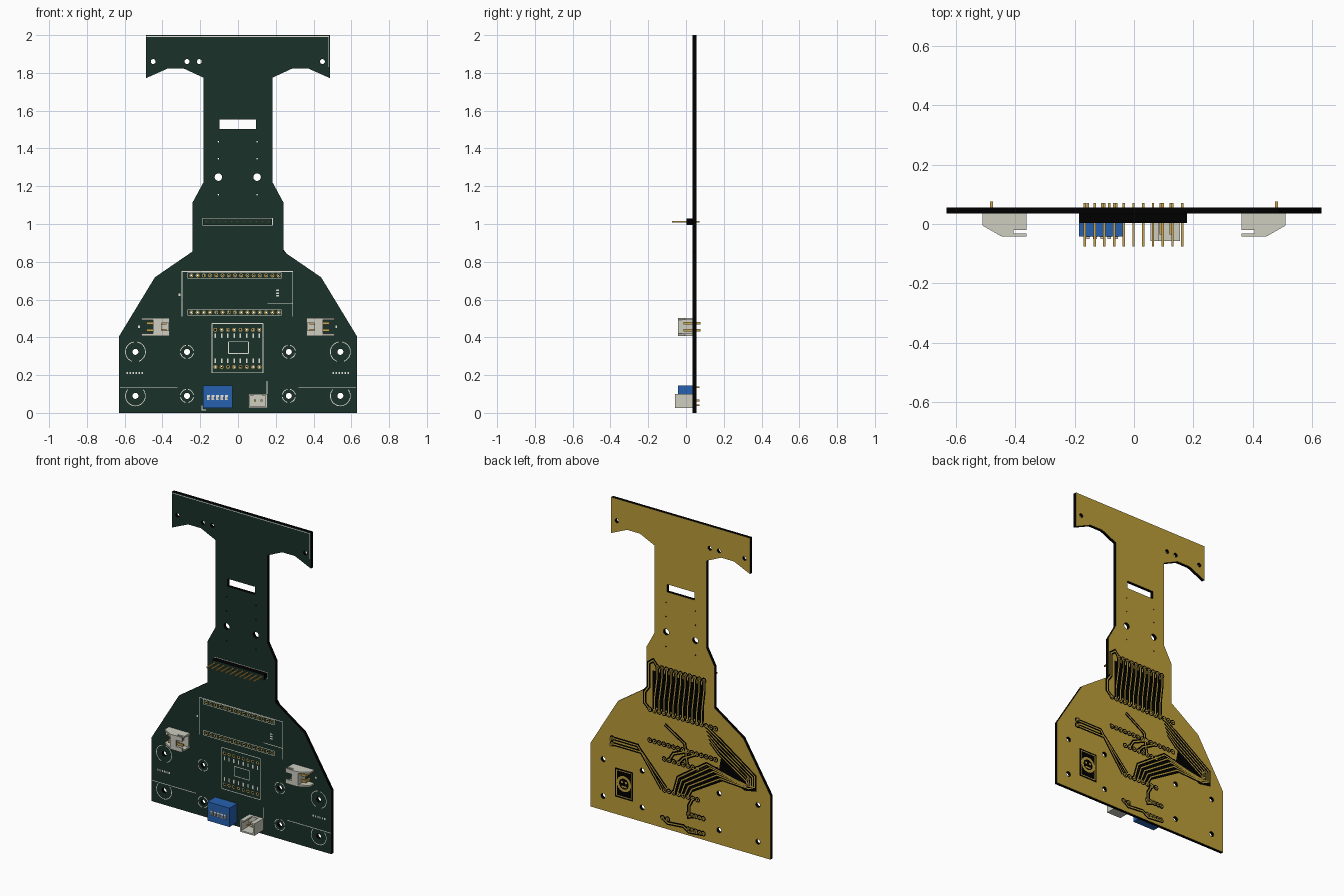
import bpy, bmesh, math
from mathutils import Vector

if "Cube" in bpy.data.objects:
    bpy.data.objects.remove(bpy.data.objects["Cube"], do_unlink=True)

FRONT, BACK = 0.035, 0.055      # y of the two board faces


def material(name, rgb):
    m = bpy.data.materials.new(name)
    m.use_nodes = True
    m.diffuse_color = (*rgb, 1)
    m.node_tree.nodes["Principled BSDF"].inputs["Base Color"].default_value = (*rgb, 1)
    return m


green = material("dark green", (0.010, 0.031, 0.021))
black = material("black", (0.0, 0.0, 0.0))
copper = material("copper gold", (0.50, 0.34, 0.042))
white = material("print white", (0.80, 0.78, 0.70))
blue = material("blue", (0.020, 0.12, 0.44))
grey = material("light grey", (0.61, 0.61, 0.53))
gold = material("pin gold", (0.60, 0.38, 0.09))


def finish(name, bm, *mats):
    me = bpy.data.meshes.new(name)
    bm.to_mesh(me)
    bm.free()
    for m in mats:
        me.materials.append(m)
    ob = bpy.data.objects.new(name, me)
    bpy.context.collection.objects.link(ob)
    return ob


def boxes(name, mat, items):
    """One object from boxes given as (x0, x1, y0, y1, z0, z1)."""
    bm = bmesh.new()
    for x0, x1, y0, y1, z0, z1 in items:
        vs = bmesh.ops.create_cube(bm, size=1)["verts"]
        for v in vs:
            v.co = ((x0 + x1) / 2 + v.co.x * (x1 - x0), (y0 + y1) / 2 + v.co.y * (y1 - y0),
                    (z0 + z1) / 2 + v.co.z * (z1 - z0))
    return finish(name, bm, mat)


def circle(x, z, r, n=16, a0=0, a1=360):
    k = n if a1 - a0 == 360 else n + 1
    return [(x + r * math.cos(math.radians(a0 + (a1 - a0) * i / n)),
             z + r * math.sin(math.radians(a0 + (a1 - a0) * i / n))) for i in range(k)]


def rect(x0, x1, z0, z1):
    return [(x0, z0), (x1, z0), (x1, z1), (x0, z1)]


def sheet(name, mat, loops, y):
    """Flat faces lying on the front or the back of the board."""
    bm = bmesh.new()
    for loop in loops:
        f = bm.faces.new([bm.verts.new((x, y, z)) for x, z in loop])
        f.normal_update()
        if f.normal.y * (y - 0.045) < 0:
            f.normal_flip()
    return finish(name, bm, mat)


def ribbon(pts, w):
    """Quads following a path with mitred corners."""
    pts = [Vector(p) for p in pts]
    sides = []
    for i, p in enumerate(pts):
        a = (p - pts[max(i - 1, 0)]) if i else pts[1] - p
        b = (pts[i + 1] - p) if i < len(pts) - 1 else a
        a, b = a.normalized(), b.normalized()
        t = (a + b).normalized()
        n = Vector((-t.y, t.x)) * (w / 2 / max(0.4, t.dot(a)))
        sides.append((p + n, p - n))
    return [[s[0], s[1], e[1], e[0]] for s, e in zip(sides, sides[1:])]


def frame(x0, x1, z0, z1, w=0.004):
    p = rect(x0, x1, z0, z1)
    return [q for i in range(4) for q in ribbon([p[i], p[(i + 1) % 4]], w)]


def ring(x, z, r, w, n=12):
    return ribbon(circle(x, z, r, n) + [(x + r, z)], w)


def row(x0, x1, z, n):
    return [(x0 + (x1 - x0) * i / (n - 1), z) for i in range(n)]


# Hole positions
mounts = [(x, z) for x in (-0.543, -0.27, 0.269, 0.542) for z in (0.323, 0.09)]
module_pads = row(-0.247, 0.215, 0.728, 15) + row(-0.247, 0.215, 0.532, 15)
driver_pads = row(-0.12, 0.113, 0.44, 8) + row(-0.12, 0.113, 0.243, 8)
header_pads = row(-0.165, 0.162, 1.012, 11)

# Board: filled outline with holes
half = [(0.63, 0), (0.63, 0.405), (0.44, 0.718), (0.24, 0.855), (0.24, 1.115), (0.183, 1.22),
        (0.183, 1.775), (0.285, 1.822), (0.375, 1.822), (0.487, 1.772), (0.487, 2.0)]
loops = [half + [(-x, z) for x, z in reversed(half)], rect(-0.097, 0.096, 1.503, 1.552)]
loops += [circle(x, 1.248, 0.02) for x in (-0.104, 0.101)]
loops += [circle(x, 1.86, 0.013) for x in (-0.449, -0.27, -0.205, 0.447)]
loops += [circle(x, z, 0.016) for x, z in mounts]
loops += [circle(x, z, 0.004, 6) for x in (-0.104, 0.101) for z in (1.435, 1.345, 1.155)]
loops += [circle(x, z, 0.005, 8) for x, z in module_pads + driver_pads]
curve = bpy.data.curves.new("outline", "CURVE")
curve.dimensions, curve.fill_mode, curve.extrude = "2D", "BOTH", (BACK - FRONT) / 2
for loop in loops:
    s = curve.splines.new("POLY")
    s.points.add(len(loop) - 1)
    s.use_cyclic_u = True
    for p, (x, z) in zip(s.points, loop):
        p.co = (x, z, 0, 1)
tmp = bpy.data.objects.new("outline", curve)
bpy.context.collection.objects.link(tmp)
flat = bpy.data.meshes.new_from_object(tmp.evaluated_get(bpy.context.evaluated_depsgraph_get()))
bm = bmesh.new()
bm.from_mesh(flat)
bpy.data.objects.remove(tmp, do_unlink=True)
for v in bm.verts:
    v.co = (v.co.x, 0.045 - v.co.z, v.co.y)
bmesh.ops.remove_doubles(bm, verts=bm.verts, dist=1e-5)
bmesh.ops.recalc_face_normals(bm, faces=bm.faces)
for f in bm.faces:
    f.smooth = False
    f.material_index = 0 if f.normal.y < -0.9 else 2 if f.normal.y > 0.9 else 1
finish("circuit_board", bm, green, black, copper)

# Printed white lines on the front
L = []
for path in ([(-0.487, 1.992), (0.48, 1.992), (0.48, 1.83)], [(-0.297, 0.51), (-0.297, 0.748), (0.29, 0.748), (0.29, 0.51)],
             [(0.155, 0.58), (0.29, 0.58)], [(-0.625, 0.133), (-0.32, 0.133)], [(0.32, 0.133), (0.625, 0.133)],
             [(0.153, 0.1), (0.153, 0.17)], [(-0.19, 0.04), (-0.19, 0.015), (-0.17, 0.015)]):
    L += ribbon(path, 0.004)
L += frame(-0.187, 0.182, 0.993, 1.031) + frame(-0.138, 0.133, 0.212, 0.473) + frame(-0.05, 0.055, 0.315, 0.376)
L += frame(-0.267, 0.23, 0.713, 0.743, 0.003) + frame(-0.267, 0.23, 0.517, 0.547, 0.003)
for x, z in mounts:
    if abs(x) > 0.4:
        spans = ((-70, 80), (100, 250)) if z > 0.2 else ((-220, 40),)
        for a, b in spans:
            L += ribbon(circle(x, z, 0.053, 16, a, b), 0.004)
    else:
        for a in range(0, 360, 90):
            L += ribbon(circle(x, z, 0.035, 5, a + 10, a + 80), 0.004)
# small tick marks beside the pads
L += [rect(x - 0.004, x + 0.004, z - 0.012, z + 0.012) for x, _ in driver_pads[:8] for z in (0.408, 0.277)]
L += [rect(x, x + 0.008, 0.205, 0.217) for c in (-0.59, 0.5) for x, _ in row(c, c + 0.08, 0, 6)]
L += [rect(0.2, 0.218, z, z + 0.008) for z in (0.615, 0.63, 0.645)]
L += [rect(x - 0.005, x + 0.005, z, z + 0.012) for x, z in ((-0.525, 0.45), (0.52, 0.45), (-0.31, 0.62))]
sheet("printed_lines", white, L, FRONT - 0.0006)
sheet("front_pads", gold, [q for x, z in module_pads + driver_pads for q in ring(x, z, 0.0078, 0.0055, 8)], FRONT - 0.0012)

# Traces on the back: black clearance with copper tracks on top
tracks = [[(x, 1.012), (x, 0.95), (x2, 0.80), (x2, 0.728)]
          for (x, _), (x2, _) in zip(header_pads, row(-0.148, 0.182, 0, 11))]
tracks += [[(0.162, 1.012), (0.19, 1.045), (0.222, 1.02), (0.222, 0.87), (0.25, 0.83), (0.25, 0.76), (0.215, 0.728)]]
tracks += [[(0.48, z), (0.30 - d, z), (0.13 - d, 0.243 + d / 2)] for z, d in ((0.475, 0.0), (0.44, 0.03))]
for i in range(5):
    d = 0.024 * i
    tracks.append([(-0.18 - d / 3, 0.728 - d), (-0.27, 0.67 - d), (-0.52 + d * 0.6, 0.50 - d * 0.5),
                   (-0.52 + d * 0.6, 0.43), (-0.48 + d, 0.41 + d / 3), (-0.28 + d, 0.42 + d * 0.7),
                   (-0.08 + d, 0.30 + d * 0.5), (-0.05 + d, 0.243)])
tracks += [[(0.11, 0.66), (-0.03, 0.575), (-0.05, 0.44)], [(0.08, 0.44), (0.05, 0.49), (-0.05, 0.532)],
           [(0.015, 0.44), (-0.02, 0.48), (-0.115, 0.532)], [(-0.087, 0.243), (-0.06, 0.19), (-0.06, 0.12), (-0.1, 0.135)],
           [(0.125, 0.065), (0.09, 0.04), (-0.02, 0.05), (-0.06, 0.025), (-0.16, 0.035)]]
back_pads = module_pads + driver_pads + header_pads + row(-0.16, -0.055, 0.135, 5) + row(-0.16, -0.055, 0.04, 5)
back_pads += [(0.09, 0.065), (0.125, 0.065)] + [(s * 0.478, z) for s in (-1, 1) for z in (0.475, 0.44)]
gaps = [q for t in tracks for q in ribbon(t, 0.025)] + [q for x, z in back_pads for q in ring(x, z, 0.0145, 0.007, 8)]
gaps += [rect(-0.165, 0.195, 0.75, 0.98),
         [(-0.19, 0.72), (-0.28, 0.68), (-0.535, 0.505), (-0.535, 0.405), (-0.45, 0.39), (-0.27, 0.47), (-0.29, 0.585)],
         [(-0.26, 0.49), (-0.30, 0.41), (-0.08, 0.28), (0.06, 0.25), (-0.05, 0.37)]]
sheet("trace_gaps", black, gaps, BACK + 0.001)
sheet("copper_tracks", copper, [q for t in tracks for q in ribbon(t, 0.007)], BACK + 0.0018)
sheet("back_pads", copper, [q for x, z in back_pads for q in ring(x, z, 0.008, 0.006, 8)], BACK + 0.0022)

# Plain decorative panel on the back
sheet("back_panel", black, [rect(0.332, 0.46, 0.11, 0.295)], BACK + 0.001)
sheet("back_panel_ring", copper, ring(0.396, 0.205, 0.042, 0.016, 20) + frame(0.344, 0.448, 0.122, 0.283, 0.005)
      + [rect(0.378, 0.414, 0.182, 0.192), circle(0.382, 0.215, 0.008, 8), circle(0.41, 0.215, 0.008, 8)], BACK + 0.0018)

# Pin header: black sides, front end in the board colour
header = boxes("header_body", black, [(-0.183, 0.179, 0.003, FRONT, 0.996, 1.028)])
header.data.materials.append(green)
for p in header.data.polygons:
    p.material_index = 1 if p.normal.y < -0.9 else 0
boxes("header_pins", gold, [(x - 0.004, x + 0.004, -0.075, 0.071, z - 0.004, z + 0.004) for x, z in header_pads])

# Switch block
boxes("switch_block", blue, [(-0.185, -0.03, -0.042, FRONT, 0.025, 0.145)])
keys = row(-0.155, -0.06, 0, 5)
boxes("switch_slots", white, [(x - 0.008, x + 0.008, -0.044, -0.04, 0.068, 0.096) for x, _ in keys])
boxes("switch_levers", grey, [(x - 0.006, x + 0.006, -0.051, -0.04, 0.07, 0.084) for x, _ in keys])
boxes("switch_pins", gold, [(x - 0.004, x + 0.004, 0.03, 0.071, z - 0.004, z + 0.004) for x, _ in keys for z in (0.04, 0.135)])

# Power socket, open to the front
boxes("power_socket", grey, [(0.055, 0.155, 0.018, FRONT, 0.025, 0.1), (0.055, 0.064, -0.058, 0.02, 0.025, 0.1),
                             (0.146, 0.155, -0.058, 0.02, 0.025, 0.1), (0.06, 0.15, -0.058, 0.02, 0.025, 0.034),
                             (0.06, 0.083, -0.058, 0.02, 0.091, 0.1), (0.127, 0.15, -0.058, 0.02, 0.091, 0.1)])
boxes("power_pins", gold, [(x - 0.005, x + 0.005, -0.035, 0.071, 0.06, 0.07) for x in (0.09, 0.125)])

# Side sockets, mirrored, opening towards the middle
profile = [(0.51, FRONT), (0.51, -0.005), (0.445, -0.042), (0.362, -0.042), (0.362, -0.032), (0.405, -0.032),
           (0.405, -0.02), (0.362, -0.02), (0.362, FRONT)]
for s, side in ((1, "left"), (-1, "right")):
    bm = bmesh.new()
    for z0 in (0.408, 0.492):
        f = bm.faces.new([bm.verts.new((s * x, y, z0)) for x, y in profile])
        ext = bmesh.ops.extrude_face_region(bm, geom=[f])["geom"]
        bmesh.ops.translate(bm, verts=[g for g in ext if isinstance(g, bmesh.types.BMVert)], vec=(0, 0, 0.011))
    bmesh.ops.recalc_face_normals(bm, faces=bm.faces)
    finish(side + "_socket_walls", bm, grey)
    parts = [(0.43, 0.45, -0.04, FRONT, 0.413, 0.498), (0.364, 0.45, 0.022, FRONT, 0.413, 0.498),
             (0.405, 0.445, -0.042, -0.033, 0.413, 0.498), (0.363, 0.41, -0.042, -0.033, 0.413, 0.435),
             (0.363, 0.41, -0.042, -0.033, 0.476, 0.498)]
    boxes(side + "_socket_core", grey, [(min(s * a, s * b), max(s * a, s * b), *r) for a, b, *r in parts])
    pins = [p for z in (0.437, 0.474) for p in ((0.474, 0.484, -0.006, 0.076, z - 0.007, z + 0.007),
                                               (0.378, 0.484, -0.012, -0.003, z - 0.007, z + 0.007))]
    boxes(side + "_socket_pins", gold, [(min(s * a, s * b), max(s * a, s * b), *r) for a, b, *r in pins])
